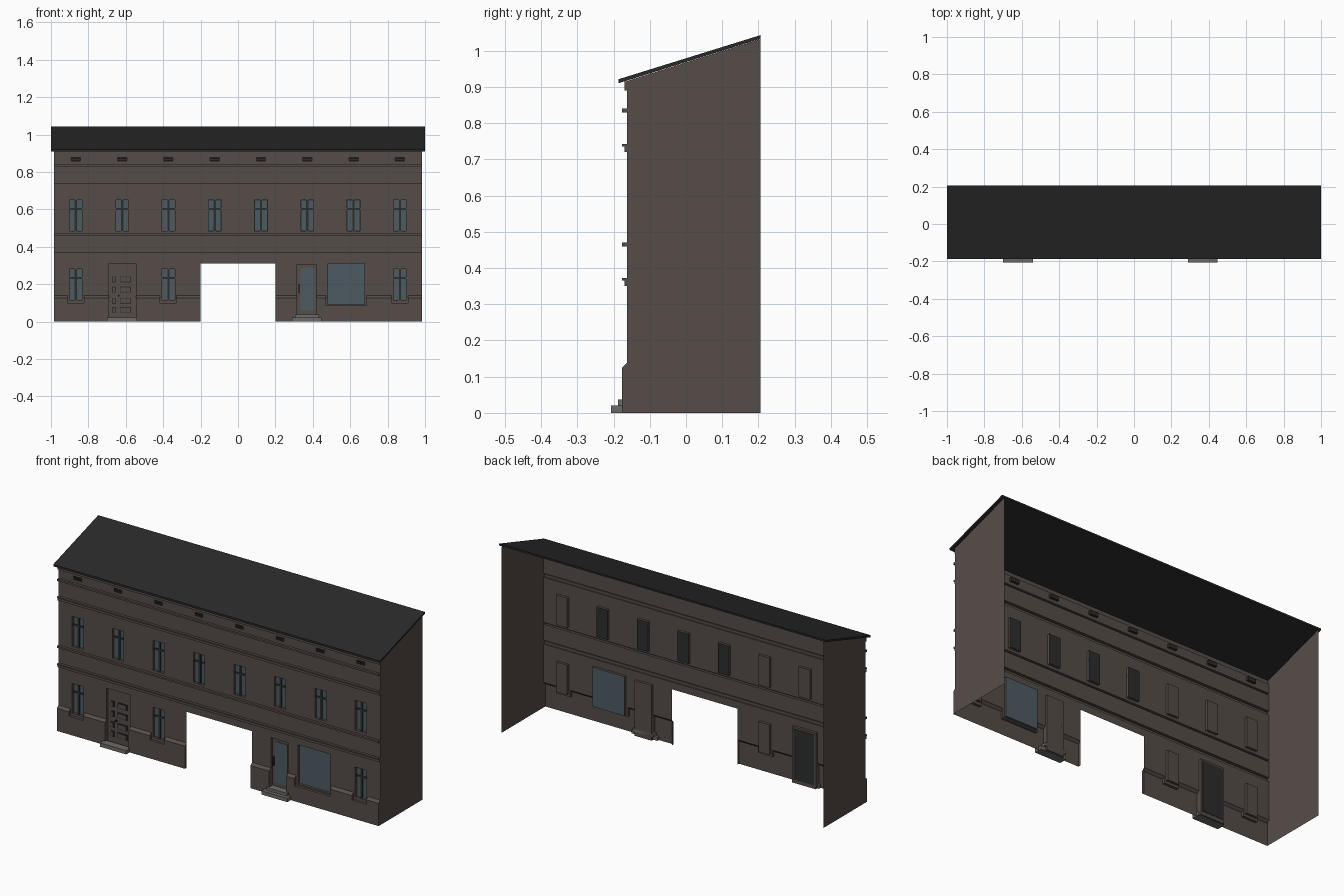
import bpy

if "Cube" in bpy.data.objects:
    bpy.data.objects.remove(bpy.data.objects["Cube"])

W, YF, YP, YB = 0.985, -0.163, -0.177, 0.205   # half width, wall, plinth, back
REC = -0.149                                   # back of the recesses


def mat(name, rgb):
    m = bpy.data.materials.new(name)
    m.diffuse_color = (*rgb, 1)
    m.use_nodes = True
    m.node_tree.nodes["Principled BSDF"].inputs["Base Color"].default_value = m.diffuse_color
    return m


WALL = mat("brown_plaster", (0.092, 0.073, 0.065))
ROOF = mat("dark_roof", (0.022, 0.022, 0.022))
FRAME = mat("dark_frame", (0.025, 0.026, 0.027))
GLASS = mat("blue_grey_glass", (0.075, 0.105, 0.122))
STONE = mat("grey_stone", (0.15, 0.145, 0.14))


def mesh(name, faces, material):
    """Object from a list of polygons, each a list of points."""
    verts, idx, lookup = [], [], {}
    for f in faces:
        row = []
        for p in f:
            k = tuple(round(c, 5) for c in p)
            if k not in lookup:
                lookup[k] = len(verts)
                verts.append(k)
            row.append(lookup[k])
        idx.append(row)
    me = bpy.data.meshes.new(name)
    me.from_pydata(verts, [], idx)
    me.materials.append(material)
    ob = bpy.data.objects.new(name, me)
    bpy.context.collection.objects.link(ob)
    return ob


def box(name, x0, x1, y0, y1, z0, z1, material):
    c = [(x, y, z) for x in (x0, x1) for y in (y0, y1) for z in (z0, z1)]
    quads = [(0, 1, 3, 2), (4, 6, 7, 5), (0, 4, 5, 1), (2, 3, 7, 6), (0, 2, 6, 4), (1, 5, 7, 3)]
    return mesh(name, [[c[i] for i in q] for q in quads], material)


def recess(name, x0, x1, z0, z1, material, back=None, depth=REC):
    """Reveal around an opening, with an optional back panel."""
    f = [[(x, YF, z0), (x, depth, z0), (x, depth, z1), (x, YF, z1)] for x in (x0, x1)]
    f += [[(x0, YF, z), (x1, YF, z), (x1, depth, z), (x0, depth, z)] for z in (z0, z1)]
    mesh(name + "_reveal", f, material)
    if back:
        mesh(name + "_panel", [[(x0, depth, z0), (x1, depth, z0), (x1, depth, z1), (x0, depth, z1)]], back)


# Wall profile (y, z): plinth and moulded bands
profile = [(YP, 0), (YP, 0.125), (YF, 0.138)]
for z in (0.35, 0.72):
    profile += [(YF, z), (-0.170, z), (-0.170, z + 0.015), (YP, z + 0.015), (YP, z + 0.022), (YF, z + 0.022)]
    zb = z + 0.11
    profile += [(YF, zb), (YP, zb), (YP, zb + 0.01), (YF, zb + 0.01)]
profile += [(YF, 0.89), (-0.170, 0.89), (-0.170, 0.914)]

# Openings (x0, x1, z0, z1) and areas where the plinth is cut back
bays = [-0.867 + i * 0.2475 for i in range(8)]
upper = [(x - 0.034, x + 0.034, 0.485, 0.65) for x in bays]
lower = [(x - 0.034, x + 0.034, 0.115, 0.28) for x in (bays[0], bays[2], bays[7])]
vents = [(x - 0.025, x + 0.025, 0.857, 0.876) for x in bays]
gate = (-0.2, 0.2, 0, 0.31)
door_l = (-0.69, -0.545, 0, 0.31)
door_r = (0.315, 0.42, 0, 0.305)
shop = (0.48, 0.677, 0.092, 0.31)
holes = upper + lower + vents + [gate, door_l, door_r, shop]
flats = [(a - 0.01, b + 0.01, 0.1, 0.3) for a, b, c, d in lower] + [(0.47, 0.687, 0.085, 0.32)]


def inside(x, z, rects):
    return any(a < x < b and c < z < d for a, b, c, d in rects)


# Facade sheet: sweep the profile across x, leaving out the openings
xs = sorted({-W, W} | {v for h in holes + flats for v in h[:2]})
zs = sorted({v for h in holes + flats for v in h[2:]})
faces = []
for x0, x1 in zip(xs, xs[1:]):
    xm = (x0 + x1) / 2
    for (ya, za), (yb, zb) in zip(profile, profile[1:]):
        cuts = [za] + [z for z in zs if za < z < zb] + [zb]
        for p, q in zip(cuts, cuts[1:]):
            zm = (p + q) / 2
            if inside(xm, zm, holes):
                continue
            t = (lambda z: ya + (yb - ya) * (z - za) / (zb - za)) if zb > za else None
            y0, y1 = (t(p), t(q)) if t else (ya, yb)
            if inside(xm, zm, flats):
                y0 = y1 = YF
            faces.append([(x0, y0, p), (x1, y0, p), (x1, y1, q), (x0, y1, q)])
# Plinth ends at the gate, doors and window pockets
for r in [gate, door_l, door_r] + flats:
    a, b, z0 = r[:3]
    for x in (a, b):
        faces.append([(x, YF, z0), (x, YP, z0), (x, YP, 0.125), (x, YF, 0.138)])
    if z0 > 0:
        faces.append([(a, YP, z0), (b, YP, z0), (b, YF, z0), (a, YF, z0)])
mesh("facade", faces, WALL)

# Side walls follow the facade profile
for name, x in (("left_wall", -W), ("right_wall", W)):
    mesh(name, [[(x, y, z) for y, z in profile] + [(x, YB, 1.032), (x, YB, 0)]], WALL)

# Sloping roof slab
sec = [(-0.187, 0.91), (YB + 0.001, 1.033), (YB + 0.001, 1.043), (-0.187, 0.921)]
ends = [[(x, y, z) for y, z in sec] for x in (-1, 1)]
mesh("roof", ends + [[ends[0][i], ends[0][(i + 1) % 4], ends[1][(i + 1) % 4], ends[1][i]]
                     for i in range(4)], ROOF)

# Windows: reveal, glass, cross bars
for n, (a, b, c, d) in enumerate(upper + lower):
    m = (a + b) / 2
    recess("window", a, b, c, d, WALL, FRAME if 3 <= n <= 6 else WALL)
    box("window_glass", a + 0.002, b - 0.002, REC - 0.003, REC - 0.001, c + 0.002, d - 0.002, GLASS)
    box("window_mullion", m - 0.006, m + 0.006, REC - 0.008, REC - 0.002, c, d, FRAME)
    box("window_transom", a, b, REC - 0.007, REC - 0.002, c + 0.112, c + 0.122, FRAME)

# Vents with slats under the eaves
for a, b, c, d in vents:
    recess("vent", a, b, c, d, FRAME, FRAME)
    for k in (0.25, 0.7):
        z = c + (d - c) * k
        box("vent_slat", a, b, YF, -0.155, z - 0.002, z + 0.002, FRAME)

# Panelled door on the left
a, b, c, d = door_l
recess("panel_door", a, b, c, d, WALL, WALL)
box("panel_door_back", a + 0.01, b - 0.01, REC + 0.001, REC + 0.003, 0.02, d - 0.01, FRAME)
for z in (0.045, 0.095, 0.155, 0.21):
    for x0, x1 in ((-0.673, -0.653), (-0.632, -0.573)):
        box("door_panel_edge", x0, x1, REC - 0.003, REC, z, z + 0.032, FRAME)
        box("door_panel", x0 + 0.004, x1 - 0.004, REC - 0.006, REC - 0.001, z + 0.004, z + 0.028, WALL)
box("door_knob", -0.642, -0.634, REC - 0.012, REC, 0.135, 0.143, FRAME)

# Glazed door on the right
a, b, c, d = door_r
recess("glass_door", a, b, c, d, WALL, WALL)
box("door_glass", 0.335, 0.41, REC - 0.004, REC - 0.001, 0.06, 0.285, GLASS)
box("door_handle", 0.324, 0.329, REC - 0.01, REC, 0.15, 0.2, FRAME)

# Shop window
recess("shop_window", *shop, WALL, GLASS)

# Door steps
box("left_step", -0.70, -0.54, -0.207, YF, 0, 0.021, STONE)
box("right_step_lower", 0.29, 0.447, -0.207, YF, 0, 0.021, STONE)
box("right_step_upper", 0.305, 0.432, -0.188, REC, 0.021, 0.037, STONE)
